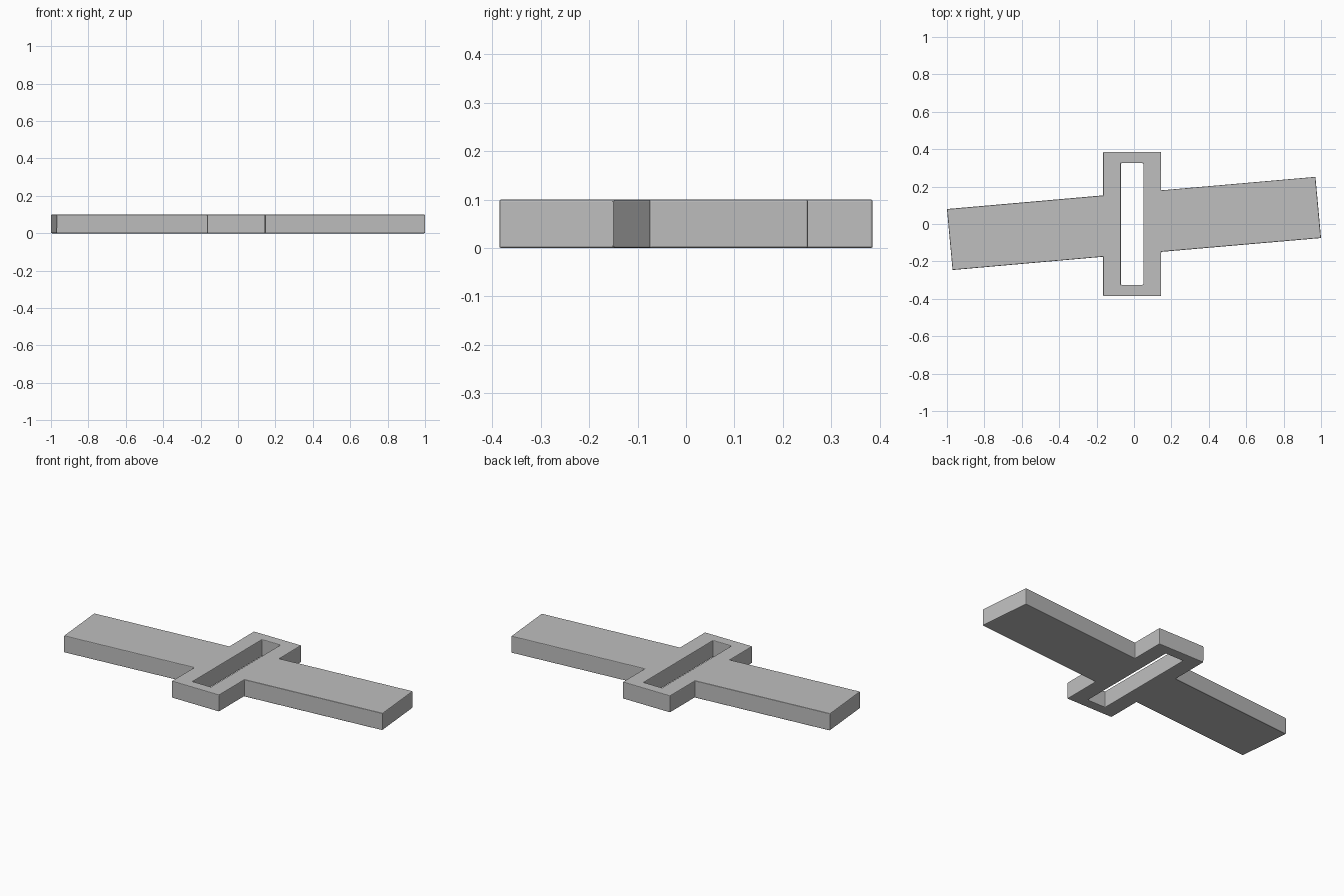
import bpy, bmesh

if "Cube" in bpy.data.objects:
    bpy.data.objects.remove(bpy.data.objects["Cube"])

THICKNESS = 0.255 - 0.155  # plate height

# Plan outline: slanted wings crossing an upright rectangular frame
OUTLINE = [(-1, 0.08), (-0.165, 0.153), (-0.165, 0.385), (0.145, 0.385),
           (0.145, 0.18), (0.97, 0.252), (1, -0.075), (0.145, -0.149),
           (0.145, -0.385), (-0.165, -0.385), (-0.165, -0.175), (-0.97, -0.246)]
SLOT = [(-0.07, -0.325), (0.05, -0.325), (0.05, 0.325), (-0.07, 0.325)]

grey = bpy.data.materials.new("plain grey")
grey.diffuse_color = (0.52, 0.52, 0.52, 1)
grey.use_nodes = True
grey.node_tree.nodes["Principled BSDF"].inputs["Base Color"].default_value = grey.diffuse_color

bm = bmesh.new()


def loop(points):
    verts = [bm.verts.new((x, y, 0)) for x, y in points]
    return [bm.edges.new((verts[i - 1], verts[i])) for i in range(len(verts))]


# Fill between outline and slot, then raise to a solid plate
edges = loop(OUTLINE) + loop(SLOT)
bmesh.ops.triangle_fill(bm, edges=edges, use_beauty=True, use_dissolve=False)
result = bmesh.ops.extrude_face_region(bm, geom=bm.faces[:], use_keep_orig=True)
top = [g for g in result["geom"] if isinstance(g, bmesh.types.BMVert)]
bmesh.ops.translate(bm, verts=top, vec=(0, 0, THICKNESS))
bmesh.ops.recalc_face_normals(bm, faces=bm.faces[:])

mesh = bpy.data.meshes.new("slotted_wing_plate")
bm.to_mesh(mesh)
bm.free()
mesh.materials.append(grey)
plate = bpy.data.objects.new("slotted_wing_plate", mesh)
bpy.context.collection.objects.link(plate)

# Slightly softened edges
bevel = plate.modifiers.new("soft_edges", "BEVEL")
bevel.width = 0.004
bevel.segments = 2
bevel.limit_method = "ANGLE"
